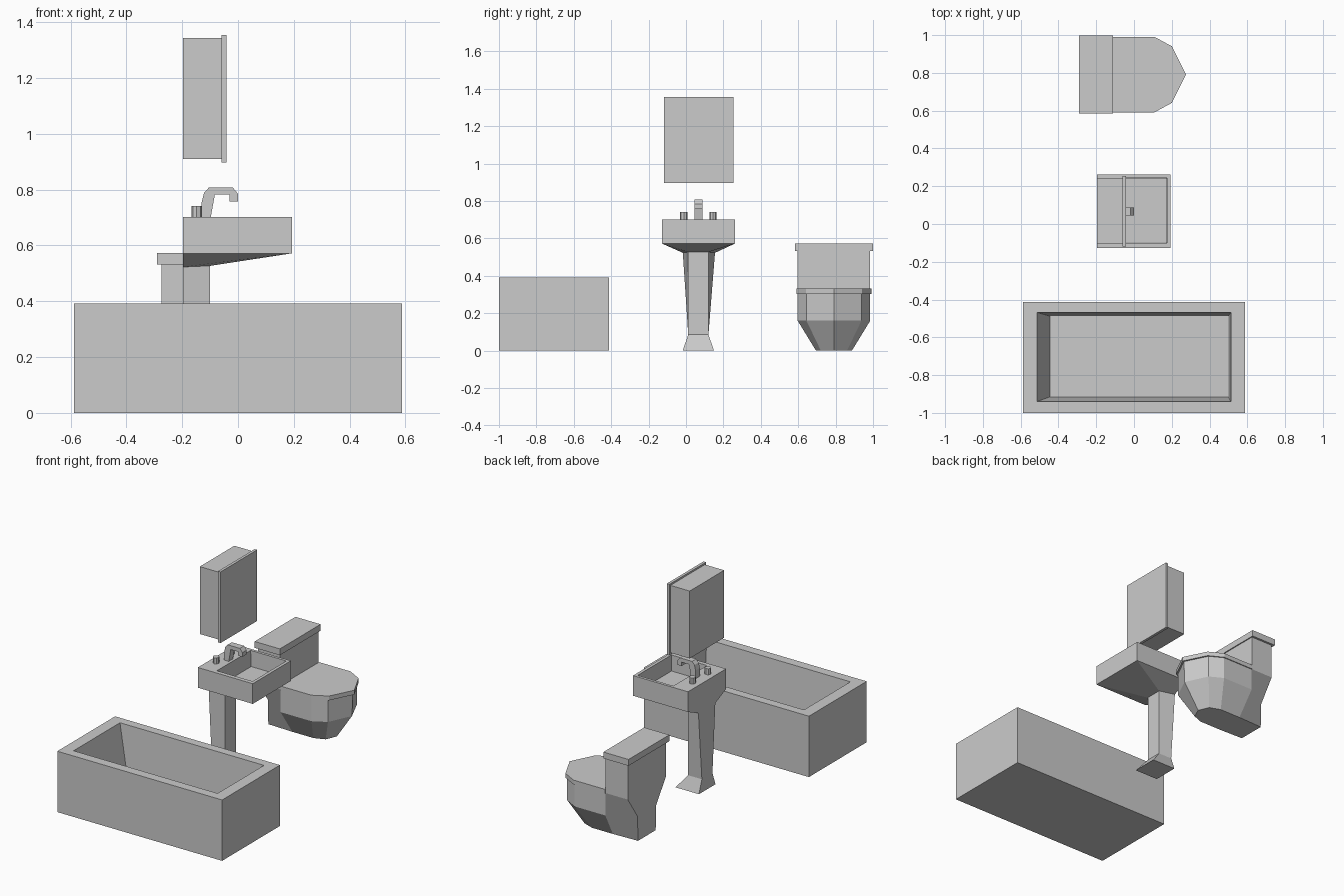
import bpy, bmesh, math


def loft(name, rings):
    """Skin between rings of equal point count and cap both ends."""
    bm = bmesh.new()
    loops = [[bm.verts.new(p) for p in ring] for ring in rings]
    n = len(loops[0])
    for a, b in zip(loops, loops[1:]):
        for i in range(n):
            j = (i + 1) % n
            bm.faces.new((a[i], a[j], b[j], b[i]))
    bm.faces.new(loops[0][::-1])
    bm.faces.new(loops[-1])
    bmesh.ops.recalc_face_normals(bm, faces=bm.faces[:])
    mesh = bpy.data.meshes.new(name)
    bm.to_mesh(mesh)
    bm.free()
    ob = bpy.data.objects.new(name, mesh)
    bpy.context.collection.objects.link(ob)
    return ob


def rect(x0, x1, y0, y1, z):
    return [(x0, y0, z), (x1, y0, z), (x1, y1, z), (x0, y1, z)]


def box(name, x0, x1, y0, y1, z0, z1):
    return loft(name, [rect(x0, x1, y0, y1, z) for z in (z0, z1)])


def outline(half, yc, z):
    """Mirror a half outline of (x, half width); the last point is the tip."""
    return ([(x, yc - w, z) for x, w in half] +
            [(x, yc + w, z) for x, w in half[-2::-1]])


# Bathtub: outer shell folding over the rim into the sloped interior
loft("bathtub", [
    rect(-0.587, 0.587, -1.0, -0.412, 0),
    rect(-0.587, 0.587, -1.0, -0.412, 0.392),
    rect(-0.513, 0.513, -0.94, -0.468, 0.392),
    rect(-0.445, 0.50, -0.915, -0.488, 0.06)])

# Pedestal: flared foot and column widening towards the back at the top
loft("sink_pedestal", [
    rect(-0.197, -0.03, -0.018, 0.15, 0),
    rect(-0.197, -0.10, 0.012, 0.12, 0.085),
    [(-0.197, -0.017, 0.523), (-0.10, 0.012, 0.527),
     (-0.10, 0.12, 0.527), (-0.197, 0.155, 0.523)]])

# Basin: tapered underside, outer wall and recessed bowl
loft("sink_basin", [
    [(-0.197, -0.017, 0.523), (-0.10, 0.012, 0.527),
     (-0.10, 0.12, 0.527), (-0.197, 0.155, 0.523)],
    rect(-0.197, 0.194, -0.127, 0.261, 0.572),
    rect(-0.197, 0.194, -0.127, 0.261, 0.702),
    rect(-0.08, 0.174, -0.1, 0.243, 0.702),
    rect(-0.075, 0.172, -0.098, 0.241, 0.60)])

# Spout: hooked side profile extruded across y
spout = [(-0.13, 0.70), (-0.13, 0.755), (-0.122, 0.788), (-0.105, 0.807),
         (-0.018, 0.807), (0.0, 0.785), (0.0, 0.757), (-0.03, 0.757),
         (-0.03, 0.782), (-0.083, 0.782), (-0.098, 0.70)]
loft("spout", [[(x, y, z) for x, z in spout] for y in (0.045, 0.088)])

# Tap knobs
for side, y in (("left", -0.012), ("right", 0.144)):
    loft("tap_" + side, [
        [(-0.148 + 0.019 * math.cos(math.tau * k / 8),
          y + 0.019 * math.sin(math.tau * k / 8), z) for k in range(8)]
        for z in (0.70, 0.741)])

# Mirror cabinet
box("cabinet_body", -0.197, -0.06, -0.107, 0.244, 0.91, 1.344)
box("cabinet_door", -0.06, -0.042, -0.118, 0.255, 0.897, 1.355)

# Toilet body: narrow foot growing into the bowl and tank support
YC = 0.791
levels = [
    (0.0, [(-0.275, 0.09), (-0.10, 0.096), (0.05, 0.096), (0.12, 0.07), (0.15, 0)]),
    (0.16, [(-0.275, 0.095), (-0.115, 0.194), (0.105, 0.194), (0.19, 0.147), (0.258, 0)]),
    (0.305, [(-0.275, 0.194), (-0.115, 0.194), (0.105, 0.194), (0.19, 0.147), (0.264, 0)])]
loft("toilet_bowl", [outline(h, YC, z) for z, h in levels])

# Seat lid
lid = [(-0.116, 0.2), (0.108, 0.2), (0.2, 0.15), (0.275, 0)]
loft("toilet_seat", [outline(lid, YC, z) for z in (0.303, 0.331)])

# Tank and its lid
box("toilet_tank", -0.275, -0.118, 0.597, 0.985, 0.305, 0.532)
box("tank_lid", -0.29, -0.111, 0.584, 0.999, 0.532, 0.573)
